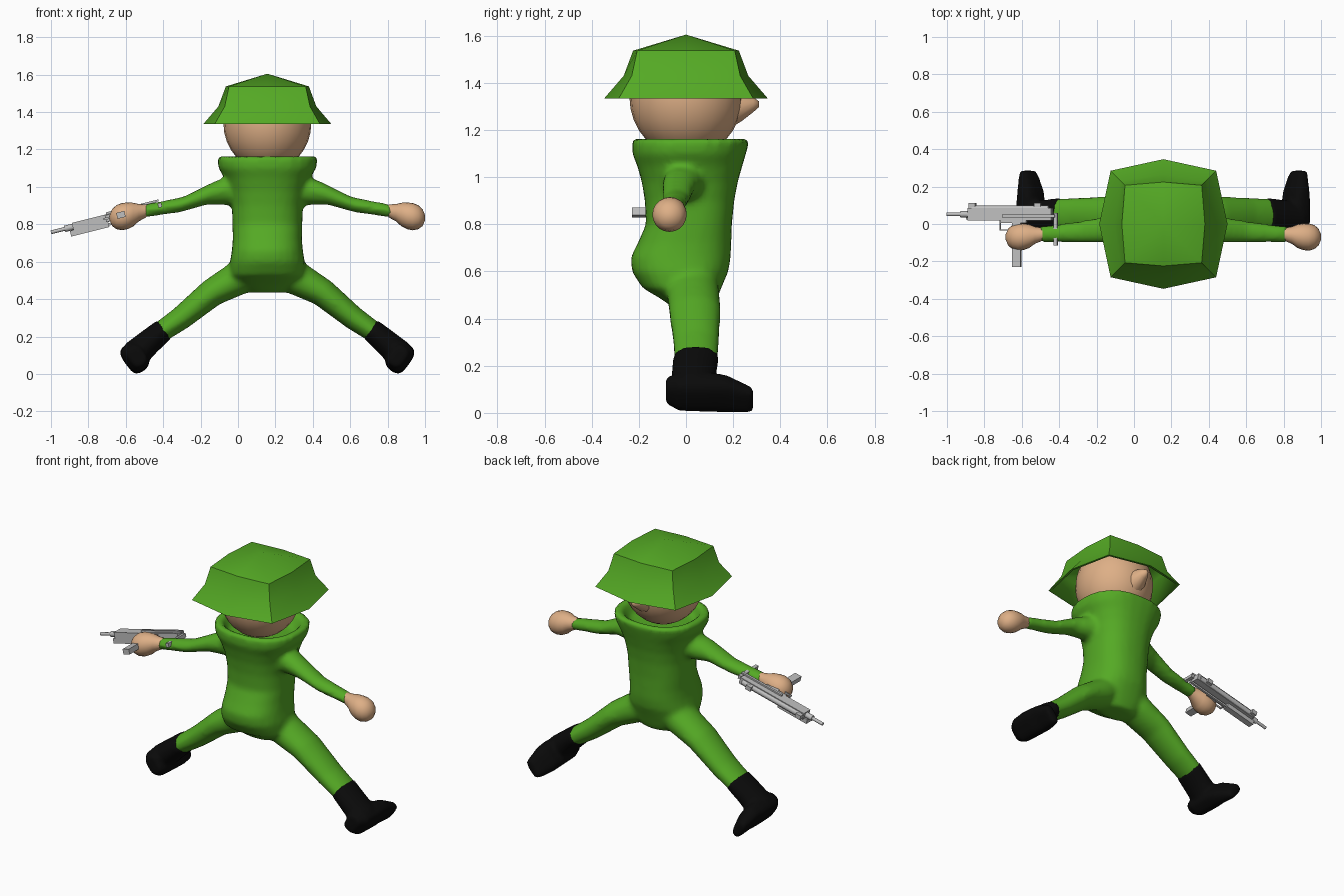
import bpy, bmesh, math
from mathutils import Vector, Matrix

if "Cube" in bpy.data.objects:
    bpy.data.objects.remove(bpy.data.objects["Cube"])

CX = 0.157  # symmetry plane of the figure


def material(name, rgb):
    m = bpy.data.materials.new(name)
    m.diffuse_color = (*rgb, 1)
    m.use_nodes = True
    m.node_tree.nodes["Principled BSDF"].inputs["Base Color"].default_value = m.diffuse_color
    return m


GREEN = material("uniform green", (0.09, 0.40, 0.018))
SKIN = material("skin", (0.73, 0.43, 0.24))
BLACK = material("boot black", (0.003, 0.003, 0.003))
GREY = material("gun grey", (0.52, 0.52, 0.52))


def finish(bm, name, mat, angle=None):
    bmesh.ops.recalc_face_normals(bm, faces=bm.faces)
    me = bpy.data.meshes.new(name)
    bm.to_mesh(me)
    bm.free()
    ob = bpy.data.objects.new(name, me)
    bpy.context.collection.objects.link(ob)
    me.materials.append(mat)
    if angle:
        bpy.ops.object.select_all(action='DESELECT')
        bpy.context.view_layer.objects.active = ob
        ob.select_set(True)
        bpy.ops.object.shade_smooth_by_angle(angle=math.radians(angle))
    return ob


def fuse(ob, voxel, rounds):
    """Blend overlapping closed tubes into one smooth skin."""
    r = ob.modifiers.new("fuse", 'REMESH')
    r.mode, r.voxel_size, r.use_smooth_shade = 'VOXEL', voxel, True
    s = ob.modifiers.new("soften", 'SMOOTH')
    s.factor, s.iterations = 0.5, rounds


def loft(bm, sections, side=1, e=2.0, n=28):
    """Closed tube through (centre, half axis a, half axis b) sections."""
    rings = []
    for c, a, b in sections:
        ring = []
        for i in range(n):
            t = 2 * math.pi * i / n
            ct, st = math.cos(t), math.sin(t)
            p = (Vector(c) + Vector(a) * math.copysign(abs(ct) ** (2 / e), ct)
                 + Vector(b) * math.copysign(abs(st) ** (2 / e), st))
            if side < 0:
                p.x = 2 * CX - p.x
            ring.append(bm.verts.new(p))
        rings.append(ring)
    for r0, r1 in zip(rings, rings[1:]):
        for i in range(n):
            j = (i + 1) % n
            bm.faces.new((r0[i], r0[j], r1[j], r1[i]))
    bm.faces.new(rings[0])
    bm.faces.new(rings[-1])


# Suit: torso with hollow collar, arms and legs fused together
bm = bmesh.new()
torso = [(0.435, .10, -.04, .11), (0.48, .17, -.10, .13), (0.53, .20, -.185, .15),
         (0.60, .20, -.23, .18), (0.66, .19, -.235, .19), (0.72, .185, -.205, .192),
         (0.80, .187, -.17, .195), (0.90, .19, -.175, .205), (0.98, .205, -.188, .22),
         (1.05, .23, -.208, .24), (1.10, .262, -.228, .255), (1.165, .27, -.228, .272),
         (1.165, .225, -.19, .23), (1.09, .18, -.16, .18)]  # z, half width, y back, y front
loft(bm, [((CX, (y0 + y1) / 2, z), (w, 0, 0), (0, (y1 - y0) / 2, 0))
          for z, w, y0, y1 in torso], e=2.4)
arm = [(0.05, 0, .985, .09, .085), (-.05, -.01, .985, .085, .082), (-.15, -.03, .965, .07, .06),
       (-.30, -.042, .906, .056, .042), (-.42, -.05, .885, .047, .038),
       (-.51, -.055, .87, .042, .037)]  # x, y, z, half depth, half height
LD = Vector((-.805, 0, -.593))   # direction down the leg
LP = Vector((.593, 0, -.805))    # across the leg
leg = [(.10, .02, .58, .11, .10), (0, .03, .51, .112, .092), (-.14, .037, .434, .11, .075),
       (-.305, .043, .298, .098, .063), (-.43, .043, .212, .092, .055)]
for s in (1, -1):
    loft(bm, [((x, y, z), (0, d, 0), (.25 * h, 0, h)) for x, y, z, d, h in arm], s)
    loft(bm, [((x, y, z), (0, d, 0), LP * h) for x, y, z, d, h in leg], s)
fuse(finish(bm, "suit", GREEN), 0.016, 5)

# Boots: shaft along the leg plus foot pointing forward
shaft = [(-.395, .043, .238, .097, .061), (-.47, .035, .175, .095, .068),
         (-.56, .03, .095, .095, .078)]
foot = [(-.085, -.54, .095, .055, .04), (-.03, -.55, .09, .08, .06), (.10, -.552, .088, .084, .06),
        (.17, -.553, .082, .082, .052), (.25, -.562, .062, .066, .036),
        (.285, -.568, .055, .055, .026)]  # y, x, z, half width, half height
# Hands: wrist widening into a round fist
hand = [(-.49, -.055, .872, .034), (-.53, -.06, .862, .046), (-.56, -.065, .852, .063),
        (-.59, -.068, .845, .071), (-.62, -.07, .841, .073), (-.65, -.07, .838, .064),
        (-.672, -.07, .836, .046), (-.686, -.07, .835, .015)]
for s, word in ((1, "left"), (-1, "right")):
    bm = bmesh.new()
    loft(bm, [((x, y, z), (0, d, 0), LP * h) for x, y, z, d, h in shaft], s)
    loft(bm, [((x, y, z), LD * h, LP * w) for y, x, z, w, h in foot], s, e=3)
    fuse(finish(bm, word + "_boot", BLACK), 0.011, 4)
    bm = bmesh.new()
    loft(bm, [((x, y, z), (0, r, 0), (0, 0, r)) for x, y, z, r in hand], s, n=20)
    finish(bm, word + "_hand", SKIN, 60)

# Head and pointed nose
bm = bmesh.new()
bmesh.ops.create_uvsphere(bm, u_segments=24, v_segments=16, radius=1,
                          matrix=Matrix.Translation((CX, 0, 1.34)) @ Matrix.Diagonal((.235, .24, .255, 1)))
finish(bm, "head", SKIN, 60)
bm = bmesh.new()
loft(bm, [((CX, .18, 1.29), (.075, 0, 0), (0, 0, .085)), ((CX, .235, 1.295), (.055, 0, 0), (0, 0, .058)),
          ((CX, .285, 1.308), (.03, 0, 0), (0, 0, .032)), ((CX, .31, 1.31), (.01, 0, 0), (0, 0, .012))], n=12)
finish(bm, "nose", SKIN, 60)

# Helmet: eight-sided crown, flared brim, hollow underneath
bm = bmesh.new()
profile = [(.222, .205, 1.537), (.262, .228, 1.43), (.343, .282, 1.335),
           (.325, .268, 1.337), (.25, .215, 1.425), (.20, .18, 1.50)]  # axis, corner, z
rings = []
for r, c, z in profile:
    pts = [(r, 0), (c, c), (0, r), (-c, c), (-r, 0), (-c, -c), (0, -r), (c, -c)]
    rings.append([bm.verts.new((CX + x, y * 1.01, z)) for x, y in pts])
for r0, r1 in zip(rings, rings[1:]):
    for i in range(8):
        bm.faces.new((r0[i], r0[i - 1], r1[i - 1], r1[i]))
for ring, z in ((rings[0], 1.605), (rings[-1], 1.55)):
    tip = bm.verts.new((CX, 0, z))
    for i in range(8):
        bm.faces.new((ring[i], ring[i - 1], tip))
finish(bm, "helmet", GREEN, 50)

# Gun, lying on its side: local x runs muzzle to stock, grip points to -y
GUN = Matrix.Translation((-1.0, 0, .757)) @ Matrix.Rotation(-math.radians(14), 4, 'Y')


def box(bm, x0, x1, y0, y1, z0, z1):
    m = (GUN @ Matrix.Translation(((x0 + x1) / 2, (y0 + y1) / 2, (z0 + z1) / 2))
         @ Matrix.Diagonal((x1 - x0, y1 - y0, z1 - z0, 1)))
    bmesh.ops.create_cube(bm, size=1, matrix=m)


def rod(bm, x0, x1, y, z, r):
    m = GUN @ Matrix.Translation(((x0 + x1) / 2, y, z)) @ Matrix.Rotation(math.pi / 2, 4, 'Y')
    bmesh.ops.create_cone(bm, cap_ends=True, segments=12, radius1=r, radius2=r, depth=x1 - x0, matrix=m)


bm = bmesh.new()
rod(bm, 0, .14, .052, 0, .010)
rod(bm, .075, .13, .052, 0, .017)
finish(bm, "gun_barrel", GREY, 40)
bm = bmesh.new()
box(bm, .12, .58, .02, .085, -.02, .022)
box(bm, .30, .44, .005, .03, -.018, .018)
rod(bm, .14, .56, .08, 0, .018)
finish(bm, "gun_receiver", GREY, 40)
bm = bmesh.new()
box(bm, .10, .31, .025, .065, -.048, -.018)
box(bm, .31, .60, .035, .05, -.04, -.028)
box(bm, .31, .60, .035, .05, .022, .032)
box(bm, .59, .61, -.115, .06, -.012, .012)
finish(bm, "gun_stock", GREY)
bm = bmesh.new()
box(bm, .363, .408, -.23, .03, -.016, .016)
finish(bm, "gun_magazine", GREY)
bm = bmesh.new()
box(bm, .29, .296, -.03, .03, -.006, .006)
box(bm, .29, .365, -.036, -.03, -.006, .006)
finish(bm, "gun_trigger_guard", GREY)
bm = bmesh.new()
for x in (.14, .50):
    box(bm, x - .018, x + .018, .08, .112, -.014, .014)
finish(bm, "gun_sights", GREY)
